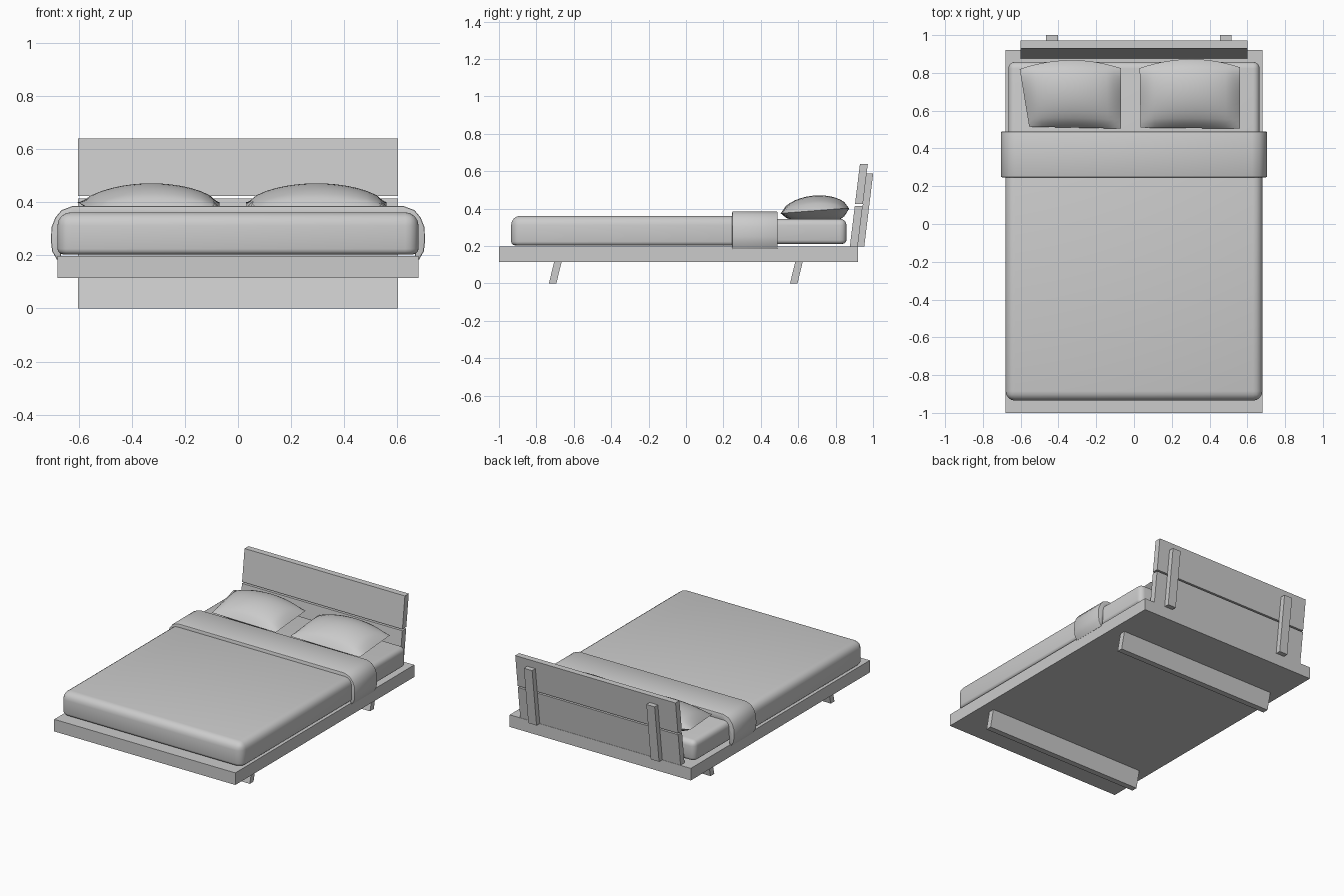
import bpy, bmesh

if "Cube" in bpy.data.objects:
    bpy.data.objects.remove(bpy.data.objects["Cube"])


def add_object(name, bm, smooth=False):
    bmesh.ops.recalc_face_normals(bm, faces=bm.faces[:])
    mesh = bpy.data.meshes.new(name)
    bm.to_mesh(mesh)
    bm.free()
    ob = bpy.data.objects.new(name, mesh)
    bpy.context.collection.objects.link(ob)
    if smooth:
        bpy.context.view_layer.objects.active = ob
        ob.select_set(True)
        bpy.ops.object.shade_smooth_by_angle(angle=0.7)
        ob.select_set(False)
    return ob


def box_bm(x0, x1, y0, y1, z0, z1, lean=0.0):
    """Box whose top is shifted in y by lean."""
    bm = bmesh.new()
    bmesh.ops.create_cube(bm, size=1)
    for v in bm.verts:
        up = v.co.z > 0
        v.co.x = x1 if v.co.x > 0 else x0
        v.co.y = (y1 if v.co.y > 0 else y0) + (lean if up else 0)
        v.co.z = z1 if up else z0
    return bm


def cushion(name, x, y0, y1, z0, z1, r, r_bottom):
    """Box with large round edges on top and sides, small ones below."""
    bm = box_bm(-x, x, y0, y1, z0, z1)
    edges = [e for e in bm.edges if any(v.co.z > z0 + 1e-4 for v in e.verts)]
    bmesh.ops.bevel(bm, geom=edges, offset=r, segments=4, profile=0.5, affect='EDGES')
    low = [e for e in bm.edges if all(v.co.z < z0 + 1e-4 for v in e.verts)]
    bmesh.ops.bevel(bm, geom=low, offset=r_bottom, segments=3, profile=0.5, affect='EDGES')
    return add_object(name, bm, True)


# Platform and slanted cross legs
add_object("platform", box_bm(-0.68, 0.68, -1.0, 0.92, 0.115, 0.197))
for name, y in (("front_leg", -0.733), ("rear_leg", 0.556)):
    add_object(name, box_bm(-0.602, 0.602, y, y + 0.04, 0, 0.116, 0.028))

# Leaning headboard: two boards and two back posts
LEAN = 0.122
for name, z0, z1 in (("headboard_lower", 0.197, 0.414), ("headboard_upper", 0.424, 0.64)):
    y = 0.876 + (z0 - 0.197) * LEAN
    add_object(name, box_bm(-0.602, 0.602, y, y + 0.042, z0, z1, (z1 - z0) * LEAN))
for name, x in (("headboard_post_left", -0.465), ("headboard_post_right", 0.455)):
    add_object(name, box_bm(x, x + 0.062, 0.918, 0.953, 0.197, 0.588, 0.391 * LEAN))

# Mattress and quilt
cushion("mattress", 0.665, -0.91, 0.858, 0.212, 0.346, 0.035, 0.02)
cushion("quilt", 0.68, -0.935, 0.36, 0.204, 0.362, 0.05, 0.02)

# Folded band across the quilt, an extruded strip hanging over both sides
outer = [(0.682, 0.184), (0.70, 0.215), (0.704, 0.25), (0.703, 0.305),
         (0.688, 0.342), (0.665, 0.37), (0.625, 0.385)]
inner = [(0.60, 0.335), (0.65, 0.31), (0.665, 0.25), (0.668, 0.19)]
ring = outer + [(-x, z) for x, z in reversed(outer)]
ring += [(-x, z) for x, z in reversed(inner)] + inner
bm = bmesh.new()
front = bm.faces.new([bm.verts.new((x, 0.247, z)) for x, z in ring])
new = bmesh.ops.extrude_face_region(bm, geom=[front])["geom"]
for v in new:
    if isinstance(v, bmesh.types.BMVert):
        v.co.y = 0.49
rim = [e for e in bm.edges if abs(e.verts[0].co.y - e.verts[1].co.y) < 1e-5]
bmesh.ops.bevel(bm, geom=rim, offset=0.006, segments=2, profile=0.5, affect='EDGES')
add_object("folded_blanket", bm, True)


def pillow(name, bl, br, tr, tl, n=14):
    """Plump pillow between four corners given in plan."""
    bm = bmesh.new()
    for side in (1, -1):
        grid = []
        for j in range(n + 1):
            v = -1 + 2 * j / n
            row = []
            for i in range(n + 1):
                u = -1 + 2 * i / n
                s, t = (u + 1) / 2, (v + 1) / 2
                x, y = (bl[k] * (1 - s) * (1 - t) + br[k] * s * (1 - t)
                        + tr[k] * s * t + tl[k] * (1 - s) * t for k in (0, 1))
                y += (1 - u * u) * 0.045 * t
                puff = ((1 - u * u) * (1 - v * v)) ** 0.6
                z = 0.375 + 0.025 * t
                if side > 0:
                    z += 0.083 * puff
                else:
                    z -= (z - 0.34) * min(1, 1.5 * puff)
                row.append(bm.verts.new((x, y, z)))
            grid.append(row)
        for j in range(n):
            for i in range(n):
                bm.faces.new((grid[j][i], grid[j][i + 1],
                              grid[j + 1][i + 1], grid[j + 1][i]))
    bmesh.ops.remove_doubles(bm, verts=bm.verts[:], dist=1e-4)
    return add_object(name, bm, True)


# Pillows
pillow("pillow_left", (-0.555, 0.515), (-0.07, 0.505), (-0.07, 0.825), (-0.605, 0.82))
pillow("pillow_right", (0.035, 0.51), (0.56, 0.505), (0.56, 0.83), (0.03, 0.825))
